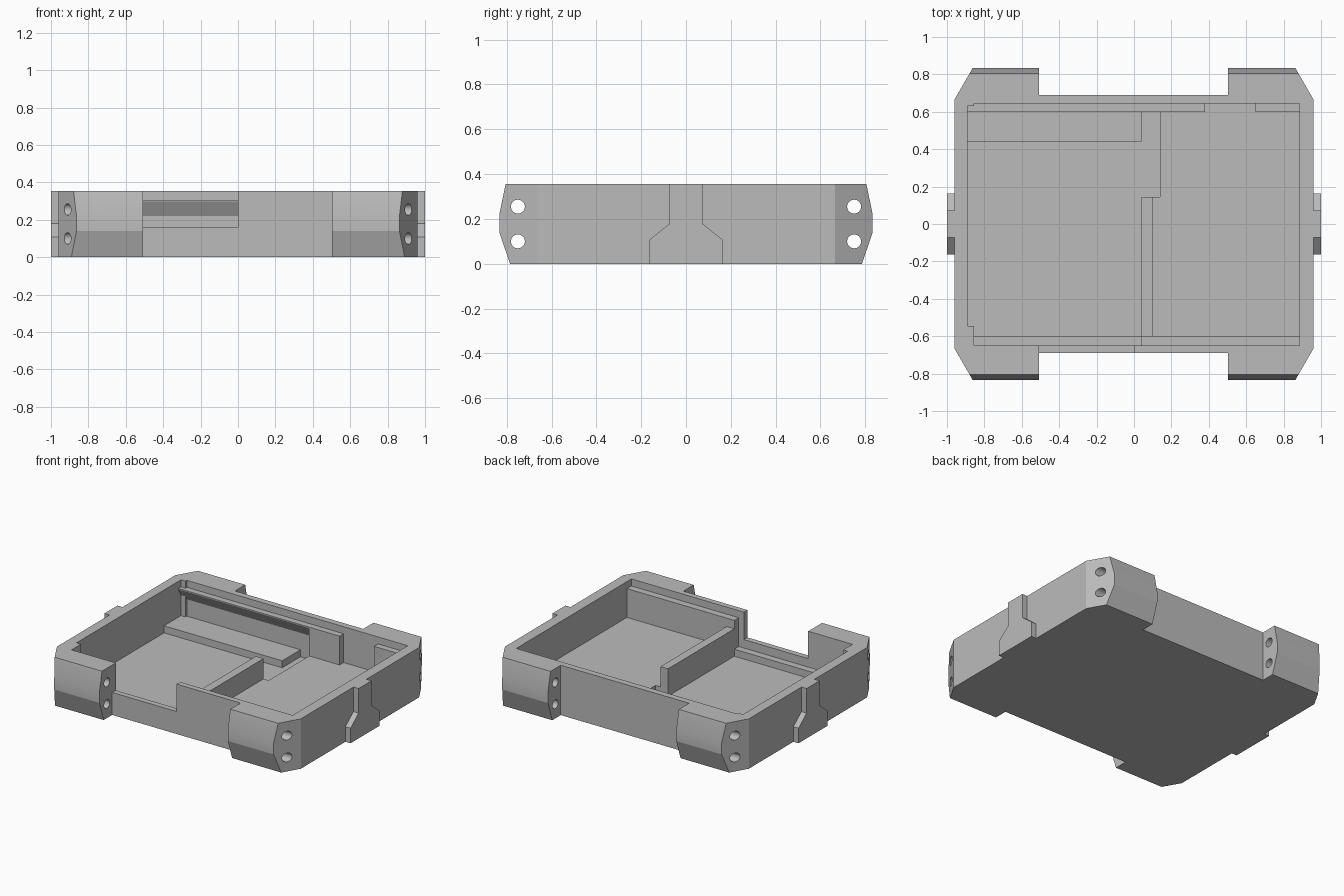
import bpy, bmesh, math
from mathutils import Matrix, Vector

cube = bpy.data.objects.get("Cube")
if cube:
    bpy.data.objects.remove(cube, do_unlink=True)

grey = bpy.data.materials.new("plain grey")
grey.use_nodes = True
grey.diffuse_color = (0.5, 0.5, 0.5, 1)
grey.node_tree.nodes["Principled BSDF"].inputs["Base Color"].default_value = (0.5, 0.5, 0.5, 1)


def finish(bm, name):
    bmesh.ops.recalc_face_normals(bm, faces=bm.faces)
    mesh = bpy.data.meshes.new(name)
    bm.to_mesh(mesh)
    bm.free()
    mesh.materials.append(grey)
    obj = bpy.data.objects.new(name, mesh)
    bpy.context.collection.objects.link(obj)
    return obj


def prism_mesh(points, low, high, axis):
    """Extrude a plan (axis z: x, y) or a side profile (axis x: y, z)."""
    bm = bmesh.new()
    put = (lambda p: (low, p[0], p[1])) if axis == "x" else (lambda p: (p[0], p[1], low))
    face = bm.faces.new([bm.verts.new(put(p)) for p in points])
    made = bmesh.ops.extrude_face_region(bm, geom=[face])["geom"]
    shift = Vector((high - low, 0, 0)) if axis == "x" else Vector((0, 0, high - low))
    bmesh.ops.translate(bm, vec=shift, verts=[v for v in made if isinstance(v, bmesh.types.BMVert)])
    return bm


def prism(name, points, low, high, axis="z"):
    return finish(prism_mesh(points, low, high, axis), name)


def box(name, x0, x1, y0, y1, z0, z1):
    return prism(name, [(x0, y0), (x1, y0), (x1, y1), (x0, y1)], z0, z1)


def mirrored(half):
    return half + [(-a, b) for a, b in reversed(half)]


def cut(target, cutter):
    cutter.hide_render = True
    mod = target.modifiers.new("cut", "BOOLEAN")
    mod.operation = "DIFFERENCE"
    mod.solver = "EXACT"
    mod.object = cutter
    bpy.context.view_layer.objects.active = target
    bpy.ops.object.modifier_apply(modifier=mod.name)
    bpy.data.objects.remove(cutter, do_unlink=True)


TOP, FLOOR, LEDGE, RAIL = 0.355, 0.05, 0.10, 0.305

# Tray body: side profile along x, with the four upright corners chamfered
profile = mirrored([(0.785, 0), (0.833, 0.14), (0.833, 0.22), (0.805, TOP)])
bm = prism_mesh(profile, -0.96, 0.96, "x")
for sx in (-1, 1):
    for sy in (-1, 1):
        result = bmesh.ops.bisect_plane(
            bm, geom=bm.verts[:] + bm.edges[:] + bm.faces[:],
            plane_co=(sx * 0.96, sy * 0.665, 0), plane_no=(sx * 0.165, sy * 0.095, 0),
            clear_outer=True)
        rim = [e for e in result["geom_cut"] if isinstance(e, bmesh.types.BMEdge)]
        bmesh.ops.contextual_create(bm, geom=rim)
body = finish(bm, "tray_body")

# Gaps between the corner blocks, front and back
for s in (-1, 1):
    y0, y1 = sorted((s * 0.69, s * 1.0))
    cut(body, box("gap_cutter", -0.507, 0.503, y0, y1, -0.1, 0.5))

# Cavity with small posts left standing in two corners
cavity = [(-0.855, -0.65), (0.885, -0.65), (0.885, 0.645), (-0.855, 0.645),
          (-0.855, 0.63), (-0.89, 0.63), (-0.89, -0.545), (-0.855, -0.545)]
cut(body, prism("cavity_cutter", cavity, FLOOR, 0.5))

# Lowered stretch of the front wall
cut(body, box("wall_cutter", -0.507, 0, -0.8, -0.64, 0.16, 0.5))

# Fixing holes through the corner blocks
for y in (-0.75, 0.75):
    for z in (0.10, 0.255):
        bm = bmesh.new()
        bmesh.ops.create_cone(bm, cap_ends=True, segments=32, radius1=0.031, radius2=0.031, depth=2.4,
                              matrix=Matrix.Translation((0, y, z)) @ Matrix.Rotation(math.pi / 2, 4, "Y"))
        cut(body, finish(bm, "hole_cutter"))

bpy.ops.object.select_all(action="DESELECT")
body.select_set(True)
bpy.context.view_layer.objects.active = body
bpy.ops.object.shade_smooth_by_angle(angle=math.radians(15))

# Flared tabs on both ends
tab = mirrored([(0.163, 0), (0.163, 0.108), (0.073, 0.18), (0.073, TOP)])
prism("left_tab", tab, 0.96, 1.0, "x")
prism("right_tab", tab, -1.0, -0.96, "x")

# Raised floor on one side of the divider
prism("raised_floor", [(0.10, -0.65), (0.885, -0.65), (0.885, 0.645), (0.14, 0.645),
                       (0.14, 0.145), (0.10, 0.145)], FLOOR, LEDGE)
box("divider", 0.04, 0.10, -0.62, 0.145, FLOOR, 0.245)

# Ledges and rails along the long walls
box("back_shelf", -0.89, 0.04, 0.44, 0.645, FLOOR, LEDGE)
box("front_ledge", -0.855, 0.04, -0.65, -0.60, FLOOR, LEDGE)
box("front_rail", 0.04, 0.885, -0.65, -0.60, FLOOR, RAIL)
box("back_rail", 0.14, 0.38, 0.60, 0.645, FLOOR, RAIL)
box("back_corner_rail", 0.65, 0.885, 0.60, 0.645, FLOOR, RAIL)
prism("back_overhang", [(0.60, RAIL), (0.645, RAIL), (0.645, 0.22), (0.60, 0.298)], -0.89, 0.14, "x")
